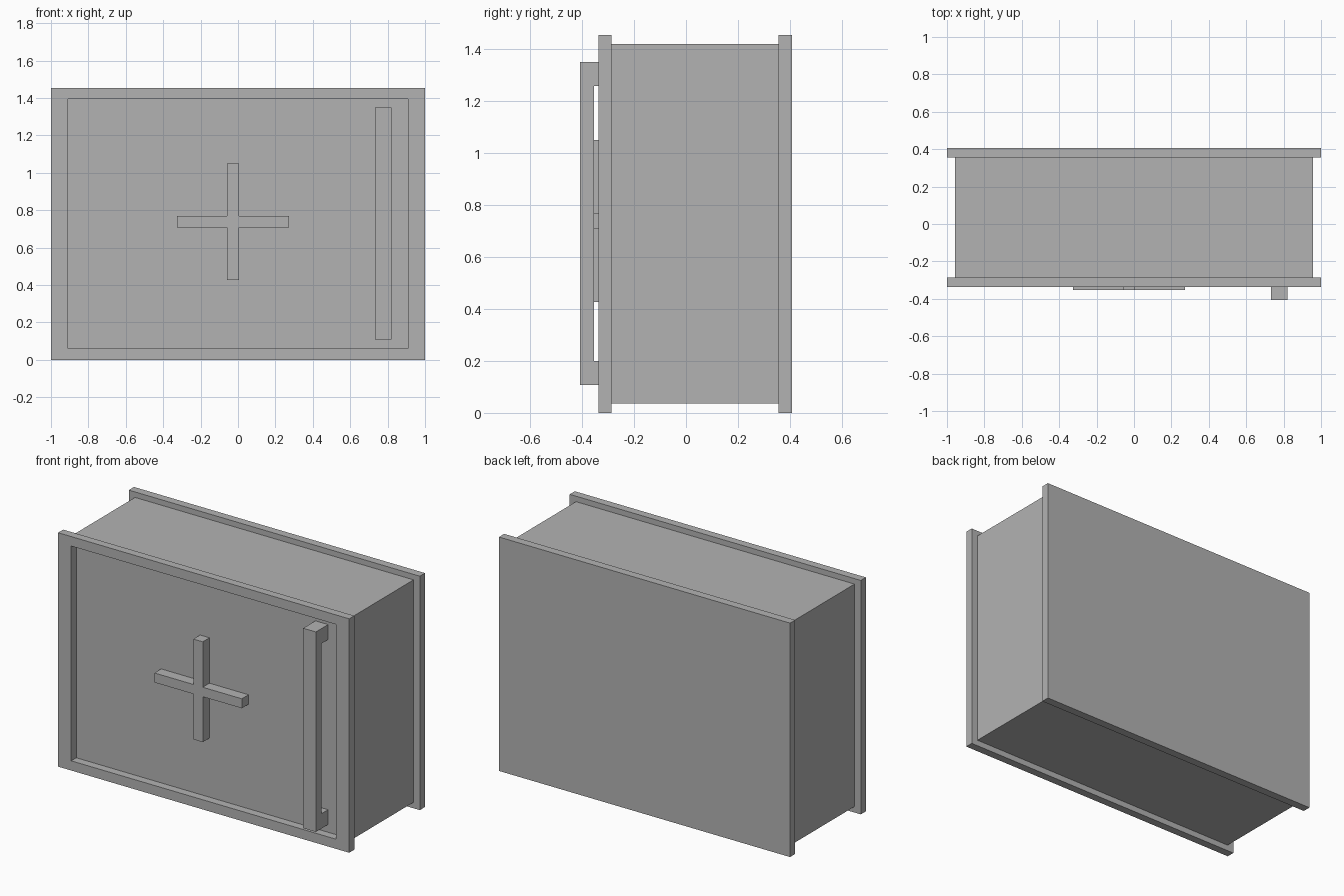
import bpy
import bmesh
from mathutils import Vector

cube = bpy.data.objects.get("Cube")
if cube:
    bpy.data.objects.remove(cube, do_unlink=True)

# Single grey finish
COLOUR = (0.45, 0.45, 0.45, 1)
grey = bpy.data.materials.new("plain grey")
grey.use_nodes = True
grey.diffuse_color = COLOUR
grey.node_tree.nodes["Principled BSDF"].inputs["Base Color"].default_value = COLOUR


def rect(x0, x1, z0, z1):
    """Corners of a rectangle, as pairs."""
    return [(x0, z0), (x1, z0), (x1, z1), (x0, z1)]


def extrude_part(name, outline, start, end, axis="y", hole=None):
    """Extrude an outline along y (pairs are x, z) or along x (pairs are y, z)."""
    bm = bmesh.new()

    def ring(points):
        return [bm.verts.new((a, start, b) if axis == "y" else (start, a, b))
                for a, b in points]

    outer = ring(outline)
    if hole:
        inner = ring(hole)
        n = len(outer)
        faces = [bm.faces.new((outer[i], outer[(i + 1) % n],
                               inner[(i + 1) % n], inner[i])) for i in range(n)]
    else:
        faces = [bm.faces.new(outer)]
    new = bmesh.ops.extrude_face_region(bm, geom=faces, use_keep_orig=True)["geom"]
    direction = Vector((0, 1, 0) if axis == "y" else (1, 0, 0))
    bmesh.ops.translate(bm, vec=direction * (end - start),
                        verts=[v for v in new if isinstance(v, bmesh.types.BMVert)])
    bmesh.ops.recalc_face_normals(bm, faces=bm.faces)
    mesh = bpy.data.meshes.new(name)
    bm.to_mesh(mesh)
    bm.free()
    mesh.materials.append(grey)
    obj = bpy.data.objects.new(name, mesh)
    bpy.context.collection.objects.link(obj)
    return obj


# Depth positions shared by the parts
WIDTH, HEIGHT = 1.0, 1.453
FRONT, PANEL, BACK_IN, BACK = -0.337, -0.287, 0.356, 0.407
full = rect(-WIDTH, WIDTH, 0, HEIGHT)

# Cabinet body, whose front is the recessed door panel
extrude_part("cabinet_body", rect(-0.957, 0.957, 0.037, 1.419), PANEL, BACK_IN)

# Back plate and the open front frame
extrude_part("back_plate", full, BACK_IN, BACK)
extrude_part("front_frame", full, FRONT, PANEL,
             hole=rect(-0.91, 0.91, 0.06, 1.394))

# Raised cross on the door
x0, x1, x2, x3 = -0.327, -0.06, 0.005, 0.273
z0, z1, z2, z3 = 0.427, 0.709, 0.768, 1.05
cross = [(x1, z0), (x2, z0), (x2, z1), (x3, z1), (x3, z2), (x2, z2),
         (x2, z3), (x1, z3), (x1, z2), (x0, z2), (x0, z1), (x1, z1)]
extrude_part("door_cross", cross, -0.353, PANEL)

# Tall bracket handle, a C profile seen from the side
grip, inner = -0.407, -0.353
handle = [(PANEL, 0.108), (grip, 0.108), (grip, 1.35), (PANEL, 1.35),
          (PANEL, 1.257), (inner, 1.257), (inner, 0.2), (PANEL, 0.2)]
extrude_part("door_handle", handle, 0.733, 0.82, axis="x")
